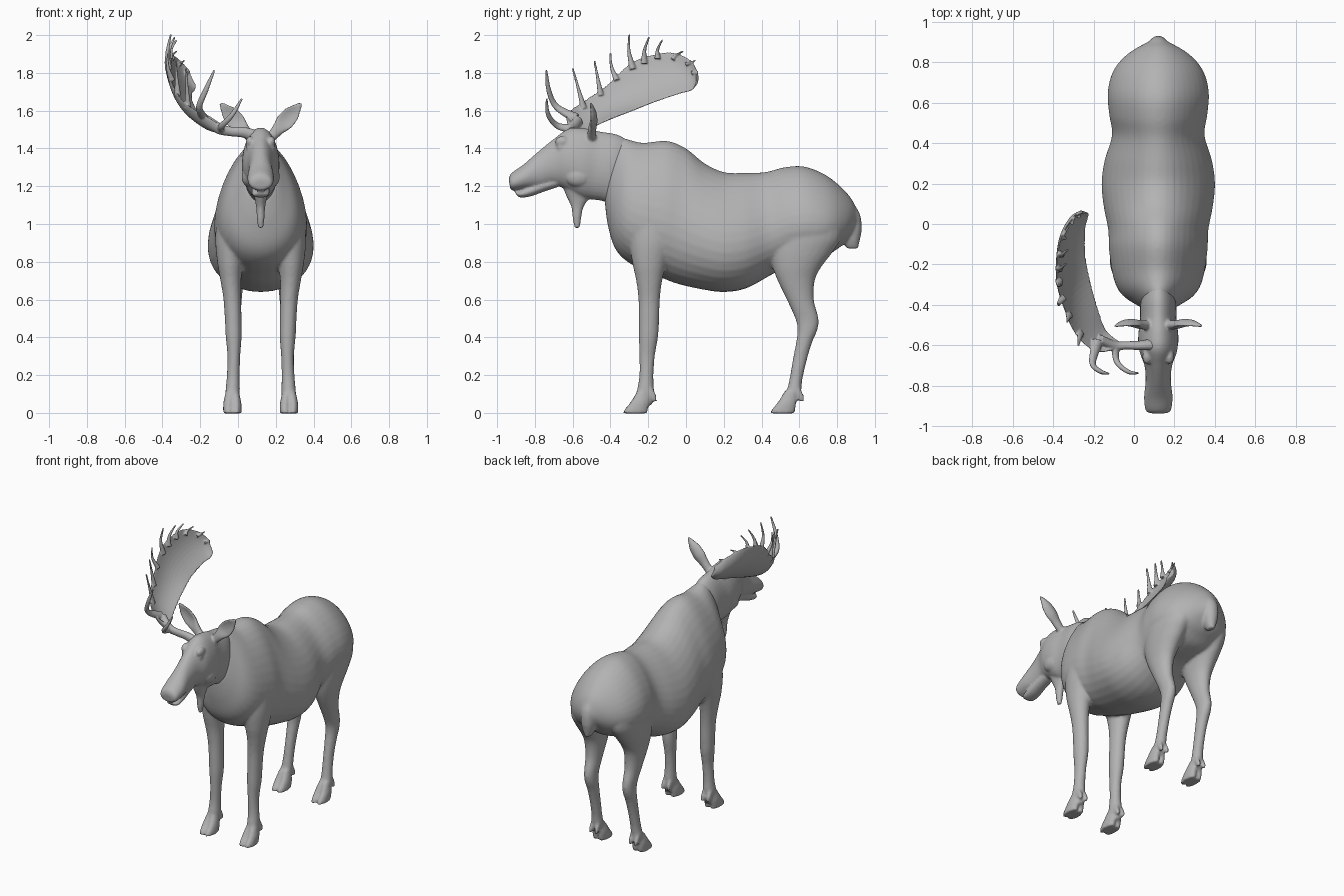
import bpy, math
from mathutils import Vector as V

CX = 0.12  # symmetry plane of the animal (the lone antler shifts the centre)
hide = bpy.data.materials.new("dark_grey")
hide.diffuse_color = (.45, .45, .45, 1)


def spline(keys, steps):
    """Catmull-Rom through tuples of vectors."""
    out = []
    n = len(keys)
    for i in range(n - 1):
        p = [keys[max(i - 1, 0)], keys[i], keys[i + 1], keys[min(i + 2, n - 1)]]
        for s in range(steps):
            t = s / steps
            out.append([0.5 * (2 * b + (c - a) * t + (2 * a - 5 * b + 4 * c - d) * t ** 2
                               + (3 * b - a - 3 * c + d) * t ** 3)
                        for a, b, c, d in zip(*p)])
    out.append(list(keys[-1]))
    return out


def loft(name, keys, n=28, egg=0.0, steps=5):
    """Skin closed rings; key = (centre, half axis u, half axis v, bow)."""
    rings = spline(keys, steps)
    verts, faces = [], []
    for c, u, v, b in rings:
        for k in range(n):
            a = 2 * math.pi * k / n
            ca, sa = math.cos(a), math.sin(a)
            verts.append(c + u * ca + v * sa * (1 - egg * ca) + b * sa * sa)
    for r in range(len(rings) - 1):
        for k in range(n):
            j = (k + 1) % n
            faces.append((r * n + k, r * n + j, r * n + n + j, r * n + n + k))
    for r in (0, len(rings) - 1):
        verts.append(rings[r][0] + rings[r][3] * 0.5)
        for k in range(n):
            faces.append((r * n + k, r * n + (k + 1) % n, len(verts) - 1))
    me = bpy.data.meshes.new(name)
    me.from_pydata(verts, [], faces)
    ob = bpy.data.objects.new(name, me)
    bpy.context.collection.objects.link(ob)
    bpy.context.view_layer.objects.active = ob
    ob.select_set(True)
    bpy.ops.object.mode_set(mode='EDIT')
    bpy.ops.mesh.select_all(action='SELECT')
    bpy.ops.mesh.normals_make_consistent(inside=False)
    bpy.ops.object.mode_set(mode='OBJECT')
    ob.select_set(False)
    return ob


def profile(name, rows, egg=0.0):
    """Rows: top (y, z), bottom (y, z), half width, on the symmetry plane."""
    return loft(name, [(V((CX, (a + c) / 2, (b + d) / 2)), V((0, (a - c) / 2, (b - d) / 2)),
                        V((w, 0, 0)), V()) for a, b, c, d, w in rows], 36, egg)


def limb(name, rows, side, n=24):
    """Rows: z, y front, y back, x offset, half width."""
    return loft(name, [(V((CX + side * x, (a + b) / 2, z)), V((0, (b - a) / 2, 0)),
                        V((w, 0, 0)), V()) for z, a, b, x, w in rows], n)


def tine(name, pts, radii):
    pts = [V(p) for p in pts]
    keys = []
    for i, p in enumerate(pts):
        t = (pts[min(i + 1, len(pts) - 1)] - pts[max(i - 1, 0)]).normalized()
        u = t.cross(V((0.6, 0.75, 0.1))).normalized()
        keys.append((p, u * radii[i], t.cross(u) * radii[i] * .8, V()))
    return loft(name, keys, 12)


def fuse(name, parts, voxel, smooth):
    """Join overlapping parts into one continuous smooth skin."""
    for p in parts:
        p.select_set(True)
    ob = bpy.context.view_layer.objects.active = parts[0]
    bpy.ops.object.join()
    ob.name = name
    m = ob.modifiers.new("skin", 'REMESH')
    m.mode, m.voxel_size, m.use_smooth_shade = 'VOXEL', voxel, True
    s = ob.modifiers.new("soften", 'SMOOTH')
    s.factor, s.iterations = .5, smooth
    for mod in ("skin", "soften"):
        bpy.ops.object.modifier_apply(modifier=mod)
    bpy.ops.object.shade_smooth()
    ob.data.materials.clear()
    ob.data.materials.append(hide)
    ob.select_set(False)


# Torso and tail
body = [profile("body", [
    (-.36, 1.45, -.43, 1.12, .08), (-.33, 1.455, -.415, 1.0, .12), (-.28, 1.44, -.375, .87, .18),
    (-.22, 1.43, -.295, .79, .215), (-.10, 1.44, -.15, .725, .236), (0, 1.40, -.05, .685, .24),
    (.10, 1.32, .08, .655, .262), (.20, 1.275, .20, .64, .272), (.30, 1.27, .32, .66, .258),
    (.42, 1.275, .45, .73, .222), (.52, 1.30, .55, .78, .235), (.62, 1.305, .65, .80, .243),
    (.72, 1.27, .73, .82, .228), (.80, 1.215, .79, .86, .192), (.875, 1.135, .83, .89, .135),
    (.915, 1.05, .87, .94, .06)], 0.26)]
body.append(limb("tail", [
    (1.12, .82, .88, 0, .03), (1.05, .84, .922, 0, .045), (.97, .84, .93, 0, .046),
    (.91, .835, .92, 0, .036), (.87, .85, .912, 0, .018)], 1))

# Head, lower jaw and throat bell
head = [profile("head", [
    (-.938, 1.235, -.932, 1.195, .035), (-.925, 1.268, -.918, 1.178, .062),
    (-.86, 1.315, -.85, 1.185, .07), (-.78, 1.385, -.77, 1.19, .062),
    (-.70, 1.45, -.70, 1.205, .068), (-.62, 1.505, -.64, 1.185, .092),
    (-.54, 1.507, -.56, 1.14, .099), (-.46, 1.49, -.50, 1.13, .09),
    (-.37, 1.475, -.435, 1.12, .089), (-.31, 1.445, -.40, 1.09, .08)], 0.08), profile("lower_jaw", [
    (-.905, 1.17, -.90, 1.155, .02), (-.88, 1.175, -.875, 1.14, .043),
    (-.83, 1.20, -.82, 1.147, .048), (-.76, 1.23, -.755, 1.17, .044),
    (-.68, 1.25, -.68, 1.195, .04)]), limb("throat_bell", [
    (1.22, -.66, -.48, 0, .06), (1.15, -.635, -.505, 0, .036), (1.09, -.607, -.542, 0, .024),
    (1.03, -.60, -.555, 0, .02), (.98, -.59, -.562, 0, .013)], 1)]

for s, side in ((-1, "right"), (1, "left")):
    # Front leg
    body.append(limb("front_leg_" + side, [
        (1.25, -.20, -.10, .09, .04), (1.08, -.28, -.04, .135, .085), (.93, -.30, -.05, .152, .088),
        (.80, -.285, -.10, .16, .07), (.70, -.264, -.126, .158, .055), (.60, -.252, -.138, .15, .047),
        (.48, -.25, -.143, .145, .044), (.40, -.25, -.148, .143, .042), (.30, -.247, -.165, .142, .034),
        (.20, -.247, -.172, .145, .034), (.12, -.26, -.17, .148, .038), (.04, -.28, -.18, .15, .036)], s))
    # Rear leg
    body.append(limb("rear_leg_" + side, [
        (1.22, .55, .68, .07, .04), (1.06, .48, .80, .13, .10), (.94, .45, .825, .14, .10),
        (.85, .445, .775, .147, .088), (.77, .46, .715, .15, .074), (.70, .485, .682, .15, .061),
        (.60, .533, .677, .148, .048), (.50, .578, .702, .145, .039), (.44, .59, .696, .144, .038),
        (.37, .582, .667, .144, .035), (.28, .565, .64, .145, .032), (.18, .548, .617, .147, .033),
        (.11, .53, .608, .15, .037), (.05, .50, .58, .15, .036)], s))
    # Cloven hooves and dewclaws
    for part, y in (("front", 0), ("rear", .78)):
        for k, toe in ((-1, "inner"), (1, "outer")):
            x = .15 + k * .021
            body.append(limb(f"{part}_hoof_{toe}_{side}", [
                (.12, y - .255, y - .20, x - k * .008, .02), (.06, y - .293, y - .195, x, .026),
                (.02, y - .325, y - .2, x, .028), (-.003, y - .335, y - .205, x, .028)], s, 16))
            body.append(limb(f"{part}_dewclaw_{toe}_{side}", [
                (.13, y - .21, y - .175, x, .012), (.09, y - .20, y - .155, x, .014),
                (.06, y - .178, y - .153, x, .01)], s, 12))
    # Ear: cupped leaf
    d, w = V((s * .15, -.005, .17)), V((s * -.75, 0, .66))
    head.append(loft("ear_" + side, [
        (V((CX + s * .06, -.50, 1.465)) + d * t, w * r, V((0, th, 0)), V((0, cup, 0)))
        for t, r, th, cup in (
            (-.15, .024, .024, 0), (.2, .033, .022, .004), (.45, .048, .016, .018),
            (.7, .043, .013, .018), (.9, .023, .01, .008), (1.03, .008, .006, 0))], 20))
    # Brow, eye, cheek and nostril bumps
    for y, z, x, r in ((-.655, 1.435, .056, .03), (-.66, 1.405, .063, .018),
                       (-.57, 1.25, .06, .055), (-.905, 1.235, .045, .02)):
        head.append(limb("bump", [(z + r * math.cos(a), y - 1.3 * r * math.sin(a),
                                   y + 1.3 * r * math.sin(a), x, .75 * r * math.sin(a))
                                  for a in (.05, .6, 1.1, 1.57, 2.1, 2.6, 3.09)], s, 12))

# Antler stem and palm (right side only)
antler = [tine("stem", [(.09, -.595, 1.465), (.03, -.60, 1.485), (-.04, -.60, 1.49),
                        (-.10, -.60, 1.505), (-.17, -.57, 1.55)], [.036, .029, .026, .03, .03])]
edges = [((-.08, -.58, 1.485), (-.09, -.62, 1.52)), ((-.14, -.52, 1.50), (-.19, -.63, 1.585)),
         ((-.18, -.41, 1.55), (-.285, -.55, 1.645)), ((-.215, -.28, 1.60), (-.345, -.42, 1.735)),
         ((-.24, -.15, 1.65), (-.382, -.28, 1.86)), ((-.24, -.03, 1.69), (-.37, -.10, 1.91)),
         ((-.228, .025, 1.705), (-.315, .015, 1.875)), ((-.222, .052, 1.735), (-.26, .055, 1.82))]
mids = [(V(a) + V(b)) / 2 for a, b in edges]
keys = []
for i, (a, b) in enumerate(edges):
    u = (V(b) - V(a)) / 2
    nrm = u.cross(mids[min(i + 1, 7)] - mids[max(i - 1, 0)]).normalized()
    nrm *= 1 if nrm.z < 0 else -1
    keys.append((mids[i], u, nrm * (.02 if i == 0 else .012), nrm * min(.035, u.length * .3)))
antler.append(loft("palm", keys, 32))

# Antler tines
antler.append(tine("brow_tine_1", [(-.09, -.60, 1.505), (-.085, -.68, 1.52), (-.03, -.73, 1.58),
                                   (.022, -.737, 1.665)], [.026, .018, .014, .006]))
antler.append(tine("brow_tine_2", [(-.18, -.58, 1.56), (-.205, -.685, 1.62), (-.17, -.727, 1.71),
                                   (-.125, -.739, 1.815)], [.03, .019, .015, .006]))
for base, tip, r in [
        ((-.265, -.54, 1.61), (-.275, -.60, 1.825), .02), ((-.32, -.45, 1.68), (-.33, -.485, 1.865), .02),
        ((-.35, -.365, 1.76), (-.37, -.40, 1.905), .02), ((-.368, -.28, 1.82), (-.355, -.30, 2.005), .022),
        ((-.37, -.22, 1.85), (-.335, -.195, 1.99), .022), ((-.36, -.15, 1.875), (-.325, -.125, 1.975), .02),
        ((-.345, -.07, 1.87), (-.325, -.015, 1.915), .016), ((-.31, 0, 1.845), (-.285, .05, 1.865), .013),
        ((-.275, .03, 1.80), (-.255, .065, 1.805), .012)]:
    a, b = V(base), V(tip)
    bend = V((-.012, -.012, 0)) if b.z > 1.88 else V()
    antler.append(tine("palm_tine", [a, (a + b) / 2 + bend, b], [r, r * .5, .006]))

fuse("body", body, .009, 6)
fuse("head", head, .007, 4)
fuse("antler", antler, .0045, 3)
